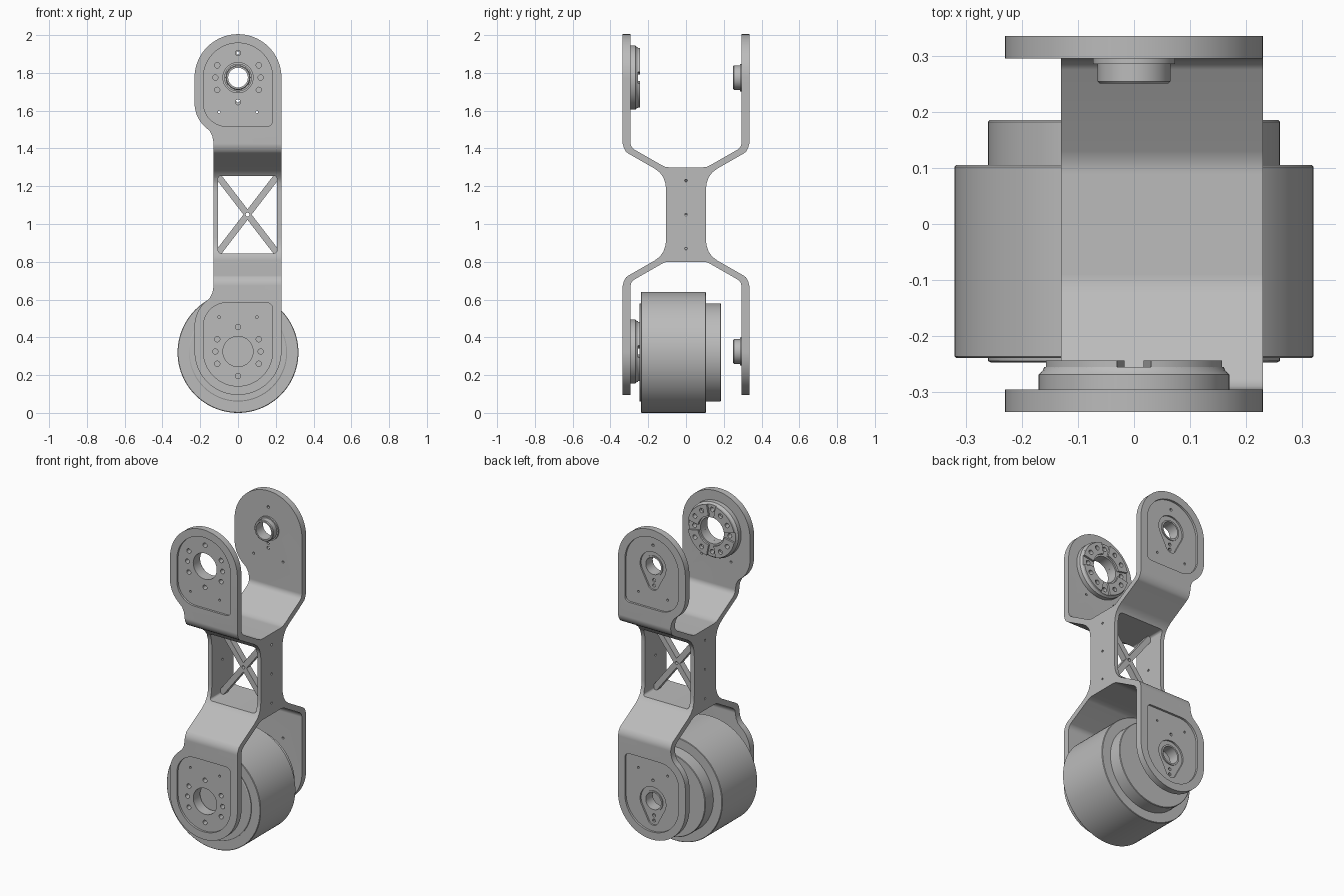
import bpy, bmesh
from math import sin, cos, radians, hypot

cube = bpy.data.objects.get("Cube")
if cube:
    bpy.data.objects.remove(cube, do_unlink=True)

GREY = (0.5, 0.5, 0.5, 1.0)
metal = bpy.data.materials.new("plain grey")
metal.use_nodes = True
metal.diffuse_color = GREY
metal.node_tree.nodes["Principled BSDF"].inputs["Base Color"].default_value = GREY

MID = 1.05          # height of the symmetry plane between both joints
TOP, LOW = 1.775, 0.325   # joint axes


def arc(cx, cz, r, a0, a1, n=24):
    """Points along an arc, angles in degrees."""
    steps = [radians(a0 + (a1 - a0) * i / n) for i in range(n + 1)]
    return [(cx + r * cos(a), cz + r * sin(a)) for a in steps]


def circle(cx, cz, r, n=32):
    return arc(cx, cz, r, 0, 360, n)[:-1]


def flip(pts):
    return [(u, 2 * MID - v) for u, v in pts]


def prism(bm, pts, a, b, axis="y"):
    """Extrude a flat outline along an axis from a to b."""
    def ring(d):
        return [bm.verts.new((u, d, v) if axis == "y" else (d, u, v)) for u, v in pts]
    near, far = ring(a), ring(b)
    bm.faces.new(near)
    bm.faces.new(far[::-1])
    n = len(pts)
    for i in range(n):
        bm.faces.new((near[i], far[i], far[(i + 1) % n], near[(i + 1) % n]))


def lathe(bm, profile, z, tube=True, n=72):
    """Revolve (radius, y) points about a joint axis."""
    rings = [[bm.verts.new((u, y, v)) for u, v in circle(0, z, r, n)] for r, y in profile]
    pairs = list(zip(rings, rings[1:]))
    if tube:
        pairs.append((rings[-1], rings[0]))
    else:
        bm.faces.new(rings[0])
        bm.faces.new(rings[-1])
    for p, q in pairs:
        for i in range(n):
            j = (i + 1) % n
            bm.faces.new((p[i], p[j], q[j], q[i]))


def to_object(bm, name):
    bmesh.ops.recalc_face_normals(bm, faces=bm.faces)
    mesh = bpy.data.meshes.new(name)
    bm.to_mesh(mesh)
    bm.free()
    mesh.materials.append(metal)
    obj = bpy.data.objects.new(name, mesh)
    bpy.context.collection.objects.link(obj)
    return obj


def activate(obj):
    bpy.ops.object.select_all(action="DESELECT")
    obj.select_set(True)
    bpy.context.view_layer.objects.active = obj


def combine(obj, bm, operation="DIFFERENCE"):
    """Apply a boolean with a temporary cutter."""
    cutter = to_object(bm, "cutter")
    cutter.hide_render = True
    activate(obj)
    mod = obj.modifiers.new("cut", "BOOLEAN")
    mod.operation, mod.solver, mod.object = operation, "EXACT", cutter
    bpy.ops.object.modifier_apply(modifier=mod.name)
    bpy.data.objects.remove(cutter, do_unlink=True)


def finish(obj):
    activate(obj)
    bpy.ops.object.shade_smooth_by_angle(angle=radians(30))
    obj.modifiers.new("clean normals", "WEIGHTED_NORMAL").keep_sharp = True


# Double fork: side profile trimmed by the front outline
quarter = [(0.105, 1.17), (0.108, 1.21), (0.119, 1.245), (0.138, 1.272), (0.165, 1.293),
           (0.305, 1.373), (0.318, 1.383), (0.329, 1.402), (0.335, 1.425),
           (0.335, 2.02), (0.295, 2.02), (0.295, 1.43), (0.289, 1.41),
           (0.275, 1.395), (0.13, 1.312), (0.112, 1.303), (0.09, 1.30)]
half = quarter + [(-y, z) for y, z in reversed(quarter)]
bm = bmesh.new()
prism(bm, half + flip(half)[::-1], -0.3, 0.3, "x")
frame = to_object(bm, "double_fork_frame")

lobe = (arc(0, TOP, 0.23, 0, 180, 40) + arc(-0.06, 1.64, 0.17, 180, 232, 12)
        + [(-0.148, 1.49), (-0.136, 1.465), (-0.13, 1.435)])
bm = bmesh.new()
prism(bm, lobe + flip(lobe)[::-1], -0.5, 0.5)
combine(frame, bm, "INTERSECT")

# Waist window and shallow pockets on the outer plate faces
X0, X1, Z0, Z1 = -0.105, 0.206, 0.845, 1.255
pocket = (arc(0, TOP, 0.183, 0, 180, 40) + arc(-0.06, 1.64, 0.123, 180, 270, 12)
          + arc(0.153, 1.547, 0.03, 270, 360, 6))
c = 0.015
window = (arc(X1 - c, Z1 - c, c, 0, 90, 4) + arc(X0 + c, Z1 - c, c, 90, 180, 4)
          + arc(X0 + c, Z0 + c, c, 180, 270, 4) + arc(X1 - c, Z0 + c, c, 270, 360, 4))
bm = bmesh.new()
prism(bm, window, -0.5, 0.5)
for shape in (pocket, flip(pocket)):
    prism(bm, shape, -0.4, -0.322)
    prism(bm, shape, 0.322, 0.4)
combine(frame, bm)

# Teardrop recesses on the rear plates
bm = bmesh.new()
for z in (TOP, LOW):
    prism(bm, arc(0, z, 0.088, -25, 205, 32) + arc(0, z - 0.11, 0.037, 195, 345, 12), 0.312, 0.4)
combine(frame, bm)

# Joint bores, bolt holes and pin holes
bolts = [(0, 0.13), (0, -0.13), (0.12, 0), (-0.12, 0)]
bolts += [(sx * 0.11, sz * 0.065) for sx in (1, -1) for sz in (1, -1)]


def bolt_cutters(bm, z):
    for x, dz in bolts:
        prism(bm, circle(x, z + dz, 0.014, 16), -0.4, -0.2)


bm = bmesh.new()
for z, inward in ((TOP, -1), (LOW, 1)):
    prism(bm, circle(0, z, 0.08, 48), -0.4, -0.2)
    prism(bm, circle(0, z, 0.058, 48), 0.2, 0.4)
    bolt_cutters(bm, z)
    for x in (-0.1, 0.1):
        for a, b in ((-0.4, -0.2), (0.2, 0.4)):
            prism(bm, circle(x, z + inward * 0.182, 0.007, 12), a, b)
    for dz, r in ((0.13, 0.009), (-0.09, 0.01), (-0.122, 0.01)):
        prism(bm, circle(0, z + dz, r, 12), 0.2, 0.4)
for z in (MID - 0.18, MID, MID + 0.18):
    prism(bm, circle(0, z, 0.007, 12), -0.2, 0.3, "x")
combine(frame, bm)
finish(frame)

# Crossed braces in the window
e, length = 0.008, hypot(X1 - X0, Z1 - Z0)
w, h = 0.017 * length / (Z1 - Z0), 0.017 * length / (X1 - X0)
xa, xb, za, zb = X0 - e, X1 + e, Z0 - e, Z1 + e
bar = [(xa, za), (xa + w, za), (xb, zb - h), (xb, zb), (xb - w, zb), (xa, za + h)]
bm = bmesh.new()
prism(bm, bar, -0.02, 0.02)
braces = to_object(bm, "cross_braces")
bm = bmesh.new()
prism(bm, flip(bar), -0.02, 0.02)
combine(braces, bm, "UNION")
bm = bmesh.new()
prism(bm, circle((X0 + X1) / 2, MID, 0.01, 16), -0.1, 0.1)
combine(braces, bm)
finish(braces)

for z, place in ((TOP, "upper"), (LOW, "lower")):
    # Bearing flange on the inside of the front plate
    bm = bmesh.new()
    lathe(bm, [(0.08, -0.296), (0.17, -0.296), (0.17, -0.268), (0.163, -0.262),
               (0.16, -0.255), (0.08, -0.255)], z)
    flange = to_object(bm, place + "_bearing_flange")
    # Four raised segments with bolt holes
    bm = bmesh.new()
    for k in range(4):
        a, b = 90 * k + 11, 90 * k + 79
        prism(bm, arc(0, z, 0.16, a, b, 16) + arc(0, z, 0.09, b, a, 16), -0.256, -0.243)
    segments = to_object(bm, place + "_flange_segments")
    for part in (flange, segments):
        bm = bmesh.new()
        bolt_cutters(bm, z)
        for a in (60, 120, 240, 300):
            prism(bm, circle(0.128 * cos(radians(a)), z + 0.128 * sin(radians(a)), 0.014, 16),
                  -0.262, -0.2)
        combine(part, bm)
        finish(part)
    # Hollow pivot boss on the inside of the rear plate
    bm = bmesh.new()
    lathe(bm, [(0.052, 0.318), (0.052, 0.25), (0.061, 0.25), (0.065, 0.254),
               (0.065, 0.285), (0.073, 0.285), (0.073, 0.3), (0.062, 0.3), (0.062, 0.318)], z)
    finish(to_object(bm, place + "_pivot_boss"))

# Drive drum held in the lower fork
bm = bmesh.new()
lathe(bm, [(0.255, -0.247), (0.26, -0.244), (0.26, -0.239), (0.317, -0.239), (0.32, -0.236),
           (0.32, 0.102), (0.317, 0.105), (0.26, 0.105), (0.26, 0.182), (0.257, 0.185)],
      0.32, tube=False, n=96)
finish(to_object(bm, "drive_drum"))
